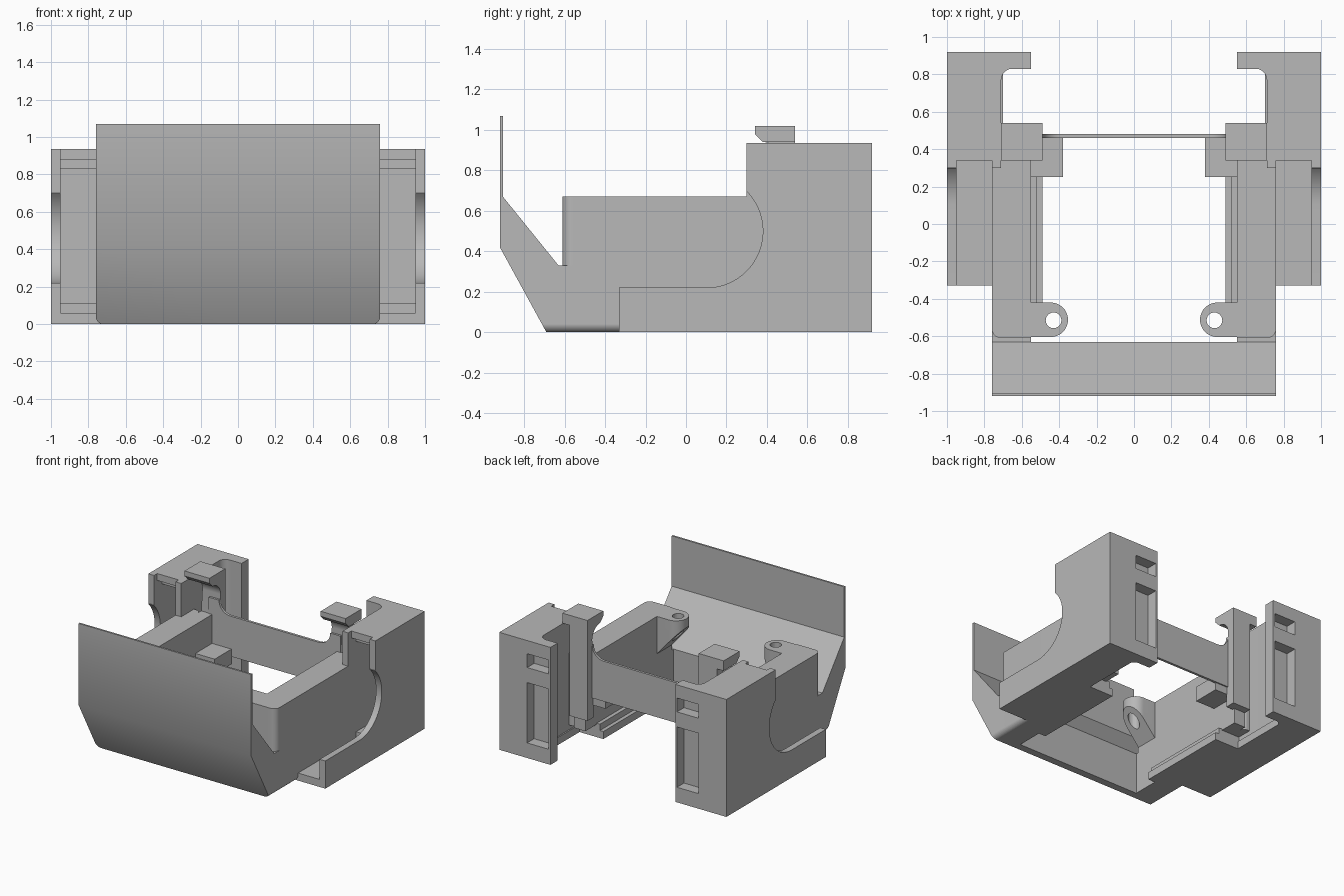
import bpy, bmesh, math

if "Cube" in bpy.data.objects:
    bpy.data.objects.remove(bpy.data.objects["Cube"], do_unlink=True)

grey = bpy.data.materials.new("plain_grey")
grey.use_nodes = True
grey.diffuse_color = (0.48, 0.48, 0.48, 1)
grey.node_tree.nodes["Principled BSDF"].inputs["Base Color"].default_value = grey.diffuse_color

# Maps profile coordinates plus depth to x, y, z for each extrusion axis
PLACE = {"x": lambda a, b, d: (d, a, b),
         "y": lambda a, b, d: (a, d, b),
         "z": lambda a, b, d: (a, b, d)}


def arc(cx, cy, r, start, end, steps=12):
    """Points along an arc, angles in degrees."""
    angles = [math.radians(start + (end - start) * i / steps) for i in range(steps + 1)]
    return [(cx + r * math.cos(t), cy + r * math.sin(t)) for t in angles]


def prism(name, axis, points, low, high, cuts=(), cutter=False):
    """Extrude a profile along an axis, cut it, then mirror it across x."""
    bm = bmesh.new()
    ends = [[bm.verts.new(PLACE[axis](a, b, d)) for a, b in points] for d in (low, high)]
    bm.faces.new(ends[0])
    bm.faces.new(ends[1])
    n = len(points)
    for i in range(n):
        j = (i + 1) % n
        bm.faces.new((ends[0][i], ends[0][j], ends[1][j], ends[1][i]))
    bmesh.ops.recalc_face_normals(bm, faces=bm.faces)
    mesh = bpy.data.meshes.new(name)
    bm.to_mesh(mesh)
    bm.free()
    mesh.materials.append(grey)
    obj = bpy.data.objects.new(name, mesh)
    bpy.context.collection.objects.link(obj)
    if cutter:
        obj.hide_render = True
        obj.display_type = "WIRE"
        obj.hide_set(True)
        return obj
    for c in cuts:
        mod = obj.modifiers.new("cut", "BOOLEAN")
        mod.operation = "DIFFERENCE"
        mod.solver = "EXACT"
        mod.object = c
    obj.modifiers.new("both_sides", "MIRROR")
    bpy.ops.object.select_all(action="DESELECT")
    obj.select_set(True)
    bpy.context.view_layer.objects.active = obj
    bpy.ops.object.shade_smooth_by_angle(angle=math.radians(30))
    return obj


def box(name, x0, x1, y0, y1, z0, z1, cuts=(), cutter=False):
    return prism(name, "z", [(x0, y0), (x1, y0), (x1, y1), (x0, y1)], z0, z1, cuts, cutter)


# Front shield with sloping trough, lower side corners rounded
corner = prism("corner_cutter", "y",
               [(0.72, -0.02), (0.78, -0.02), (0.78, 0.04)] + arc(0.72, 0.04, 0.04, 0, -90),
               -1, -0.33, cutter=True)
prism("front_shield", "x",
      [(-0.92, 1.07), (-0.92, 0.42), (-0.69, 0), (-0.63, 0),
       (-0.63, 0.33), (-0.905, 0.67), (-0.905, 1.07)], 0, 0.76, [corner])
box("shield_joint", 0.55, 0.76, -0.635, -0.55, 0, 0.33, [corner])

# Side arms
prism("side_arm", "z",
      [(0.55, -0.61)] + arc(0.71, -0.56, 0.05, -90, 0) + [(0.76, 0.34), (0.55, 0.34)],
      0, 0.67, [corner])
box("inner_rail", 0.49, 0.56, -0.42, 0.34, 0, 0.06)
box("inner_rail_step", 0.52, 0.56, -0.42, 0.34, 0.06, 0.11)

# Screw tabs with sloping underside
hole = prism("hole_cutter", "z", arc(0.43, -0.515, 0.042, 0, 345, 23), 0, 1, cutter=True)
slope = prism("slope_cutter", "y", [(0.3, 0), (0.7, 0), (0.7, 0.2), (0.3, 0.66)],
              -1, 0, cutter=True)
prism("screw_tab", "z", [(0.56, -0.605), (0.56, -0.42)] + arc(0.445, -0.512, 0.092, 90, 270, 20),
      0.1, 0.67, [hole, slope])

# Outer side walls with a curved cutout
prism("outer_wall", "x",
      [(-0.33, 0), (0.92, 0), (0.92, 0.935), (0.3, 0.935), (0.3, 0.7)]
      + arc(0.1, 0.5, 0.28, 45, -90, 28) + [(-0.33, 0.22)], 0.95, 1)
box("bay_floor", 0.7, 0.95, -0.33, 0.92, 0, 0.06)

# Rear housings with inward flange, windows and stepped lining
window = box("window_cutter", 0.565, 0.755, 0.832, 1, 0.12, 0.6, cutter=True)
slot = box("slot_cutter", 0.565, 0.755, 0.832, 1, 0.72, 0.83, cutter=True)
prism("rear_housing", "z",
      [(0.95, 0.92), (0.55, 0.92), (0.55, 0.83)] + arc(0.65, 0.77, 0.06, 90, 0)
      + [(0.71, 0.3), (0.76, 0.3), (0.76, 0.85), (0.95, 0.85)], 0, 0.935, [window, slot])
box("housing_roof", 0.74, 0.95, 0.34, 0.9, 0.88, 0.935)
box("lining_floor", 0.75, 0.95, 0.4, 0.86, 0.05, 0.11)
box("lining_roof", 0.75, 0.95, 0.4, 0.86, 0.83, 0.89)

# Rear wall with filleted shoulders
prism("rear_wall", "y",
      [(0, 0.38), (0, 0.7)] + arc(0.39, 0.8, 0.1, -90, 0) + [(0.58, 0.8), (0.58, 0.38)],
      0.46, 0.48)

# Spring posts with hooks
prism("spring_post", "x",
      [(0.54, 0.22), (0.54, 0.96), (0.38, 0.96), (0.38, 0.94)]
      + arc(0.38, 0.84, 0.1, 90, 0) + [(0.46, 0.6), (0.46, 0.22)], 0.49, 0.65)
prism("hook", "x", [(0.54, 0.94), (0.54, 1.02), (0.34, 1.02), (0.34, 0.98), (0.38, 0.94)],
      0.49, 0.71)
prism("post_joint", "z",
      [(0.55, 0.33), (0.72, 0.33), (0.72, 0.46)] + arc(0.69, 0.42, 0.04, 90, 180)
      + [(0.65, 0.48), (0.55, 0.48)], 0.1, 0.67)
box("support_block", 0.38, 0.56, 0.25, 0.34, 0.32, 0.44)
box("support_block_rear", 0.38, 0.65, 0.34, 0.47, 0.32, 0.44)
